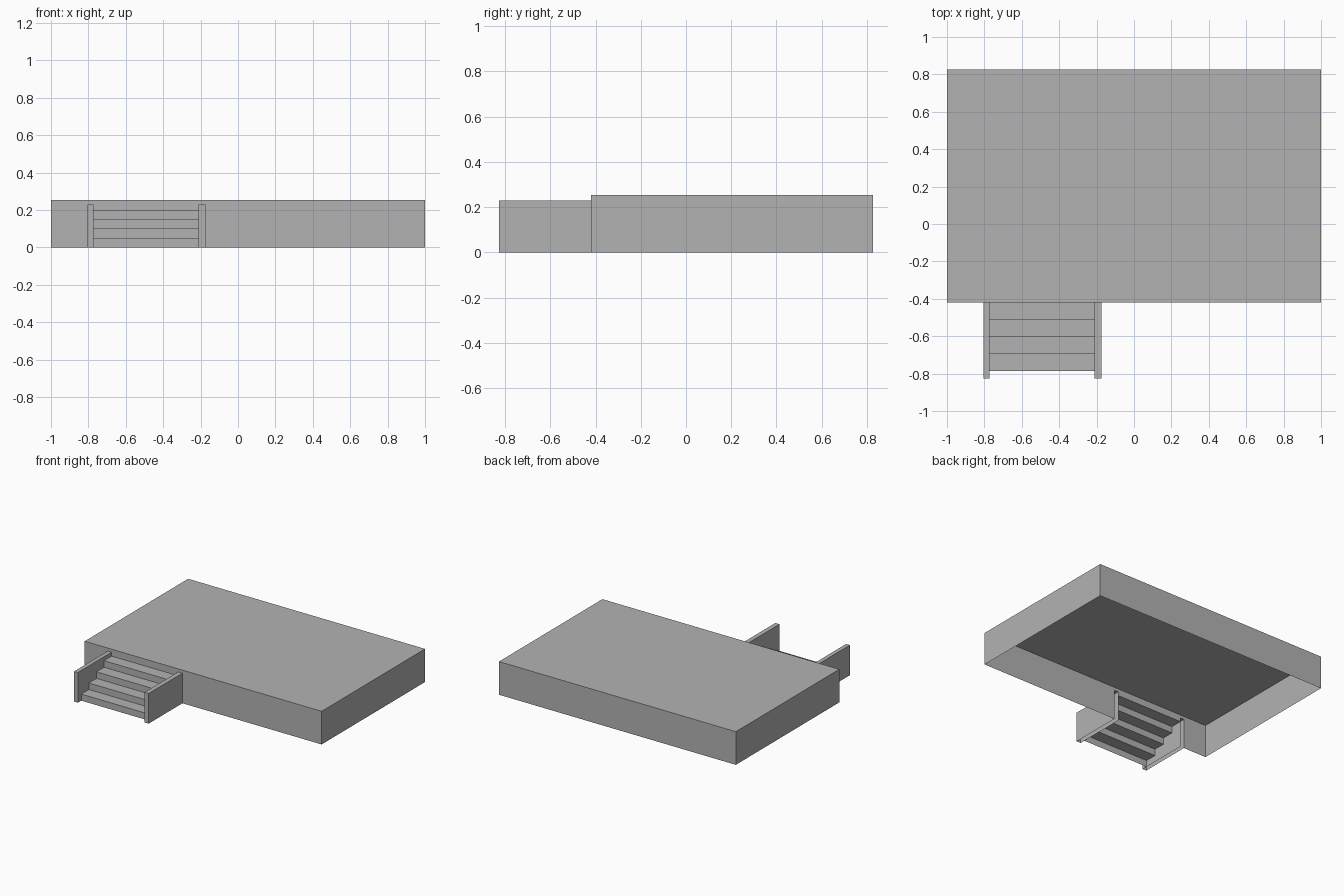
import bpy
import bmesh
from mathutils import Vector

cube = bpy.data.objects.get("Cube")
if cube:
    bpy.data.objects.remove(cube, do_unlink=True)

gray = bpy.data.materials.new("concrete gray")
gray.use_nodes = True
gray.diffuse_color = (0.45, 0.45, 0.45, 1)
gray.node_tree.nodes["Principled BSDF"].inputs["Base Color"].default_value = gray.diffuse_color

# Main dimensions
TOP, FRONT, BACK = 0.253, -0.42, 0.827
RAIL_TOP, RAIL_FRONT = 0.23, -0.827
LEFT_RAIL = (-0.21, -0.175)
RIGHT_RAIL = (-0.805, -0.773)
STEPS, RISE, GOING = 4, 0.05, 0.0915
STAIR_TOP = STEPS * RISE


def finish(name, bm):
    bmesh.ops.remove_doubles(bm, verts=bm.verts, dist=0.0001)
    mesh = bpy.data.meshes.new(name)
    bm.to_mesh(mesh)
    bm.free()
    mesh.materials.append(gray)
    obj = bpy.data.objects.new(name, mesh)
    bpy.context.collection.objects.link(obj)
    return obj


def open_box(low, high, open_sides):
    """Box shell without the faces that point along open_sides."""
    bm = bmesh.new()
    bmesh.ops.create_cube(bm, size=1)
    low, high = Vector(low), Vector(high)
    bmesh.ops.scale(bm, vec=high - low, verts=bm.verts)
    bmesh.ops.translate(bm, vec=(low + high) / 2, verts=bm.verts)
    bm.normal_update()
    gone = [f for f in bm.faces
            if any(f.normal.dot(Vector(s)) > 0.9 for s in open_sides)]
    bmesh.ops.delete(bm, geom=gone, context="FACES")
    return bm


DOWN, FORWARD, BACKWARD = (0, 0, -1), (0, -1, 0), (0, 1, 0)

# Platform: hollow underneath, front wall cut out where the stairs join
bm = open_box((-1, FRONT, 0), (1, BACK, TOP), (DOWN, FORWARD))
(r0, r1), (l0, l1) = RIGHT_RAIL, LEFT_RAIL
outline = [(-1, 0), (r0, 0), (r0, RAIL_TOP), (r1, RAIL_TOP), (r1, STAIR_TOP),
           (l0, STAIR_TOP), (l0, RAIL_TOP), (l1, RAIL_TOP), (l1, 0),
           (1, 0), (1, TOP), (-1, TOP)]
bm.faces.new([bm.verts.new((x, FRONT, z)) for x, z in outline])
finish("platform", bm)

# Side rails: hollow channels open below and towards the platform
for name, (x0, x1) in (("left_stair_wall", LEFT_RAIL), ("right_stair_wall", RIGHT_RAIL)):
    finish(name, open_box((x0, RAIL_FRONT, 0), (x1, FRONT, RAIL_TOP), (DOWN, BACKWARD)))

# Stairs: one folded sheet of risers and treads
profile = []
for i in range(STEPS):
    y = FRONT - (STEPS - i) * GOING
    profile += [(y, i * RISE), (y, (i + 1) * RISE)]
profile.append((FRONT, STAIR_TOP))
bm = bmesh.new()
rows = [[bm.verts.new((x, y, z)) for x in (r1, l0)] for y, z in profile]
for a, b in zip(rows, rows[1:]):
    bm.faces.new((a[0], a[1], b[1], b[0]))
finish("stairs", bm)
